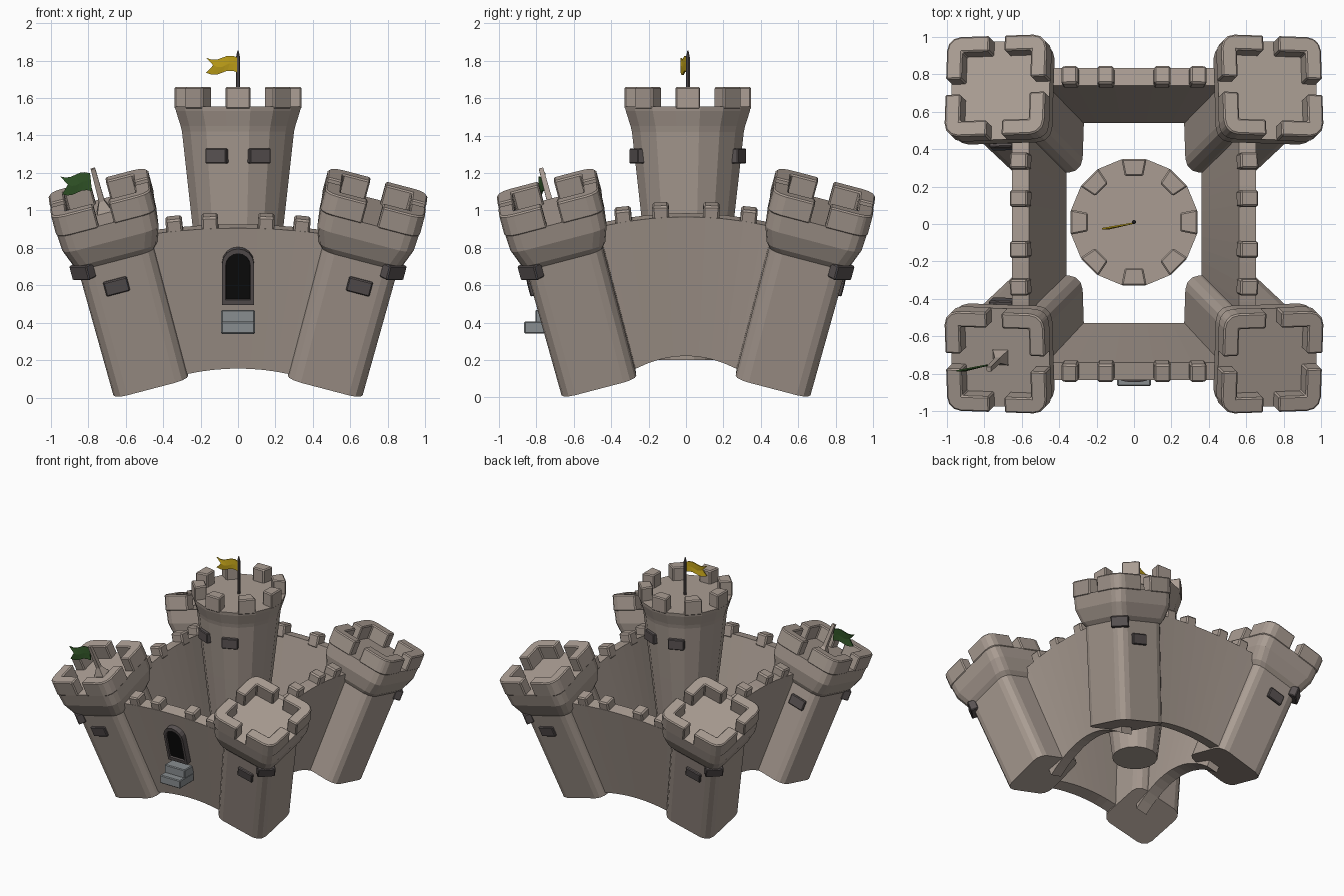
import bpy, bmesh
from math import sin, cos, pi, radians, atan2
from mathutils import Matrix, Vector

if "Cube" in bpy.data.objects:
    bpy.data.objects.remove(bpy.data.objects["Cube"])


def material(name, rgb):
    m = bpy.data.materials.new(name)
    m.diffuse_color = (*rgb, 1)
    m.use_nodes = True
    m.node_tree.nodes["Principled BSDF"].inputs["Base Color"].default_value = m.diffuse_color
    return m


STONE = material("stone", (0.40, 0.335, 0.29))
DARK = material("dark_stone", (0.10, 0.085, 0.085))
BLACK = material("black", (0.004, 0.004, 0.004))
STEP = material("step_stone", (0.25, 0.27, 0.28))
YELLOW = material("yellow_cloth", (0.55, 0.37, 0.01))
GREEN = material("green_cloth", (0.03, 0.09, 0.02))
T = Matrix.Translation


def loft(name, rings, mat, M=Matrix(), bevel=0):
    """Solid skinned through a list of equal-length 3D rings."""
    bm = bmesh.new()
    rows = [[bm.verts.new(M @ Vector(p)) for p in r] for r in rings]
    n = len(rows[0])
    for a, b in zip(rows, rows[1:]):
        for i in range(n):
            j = (i + 1) % n
            bm.faces.new((a[i], a[j], b[j], b[i]))
    bm.faces.new(rows[0][::-1])
    bm.faces.new(rows[-1])
    bmesh.ops.recalc_face_normals(bm, faces=bm.faces)
    me = bpy.data.meshes.new(name)
    bm.to_mesh(me)
    bm.free()
    me.materials.append(mat)
    ob = bpy.data.objects.new(name, me)
    bpy.context.collection.objects.link(ob)
    if bevel:
        b = ob.modifiers.new("bevel", "BEVEL")
        b.width, b.segments = bevel, 1
    return ob


def prism(name, pts, z0, z1, mat, M=Matrix(), bevel=0):
    return loft(name, [[(x, y, z) for x, y in pts] for z in (z0, z1)], mat, M, bevel)


def box(name, size, mat, M=Matrix(), bevel=0):
    x, y, z = (s / 2 for s in size)
    return prism(name, [(-x, -y), (x, -y), (x, y), (-x, y)], -z, z, mat, M, bevel)


def corner(h, r, n=3):
    """Rounded corner in the positive quadrant."""
    c = h - r
    return [(c + r * cos(pi / 2 * i / n), c + r * sin(pi / 2 * i / n)) for i in range(n + 1)]


def rounded_square(h, r):
    c = corner(h, r)
    return [(x * cos(k) - y * sin(k), x * sin(k) + y * cos(k))
            for k in (0, pi / 2, pi, 3 * pi / 2) for x, y in c]


def polygon(r, z, n=16):
    return [(r * cos((i + .5) * 2 * pi / n), r * sin((i + .5) * 2 * pi / n), z) for i in range(n)]


# Corner towers, leaning outward
def tower_frame(sx, sy):
    d = Vector((.253 * sx, .253 * sy, .933)).normalized()
    return T((.47 * sx, .47 * sy, .098)) @ Vector((0, 0, 1)).rotation_difference(d).to_matrix().to_4x4()


def tower(name, sx, sy):
    M = tower_frame(sx, sy)
    profile = [(0, .207), (.735, .213), (.765, .235), (.86, .266), (.96, .271)]
    loft(name, [[(x, y, t) for x, y in rounded_square(h, .075)] for t, h in profile], STONE, M)
    # L-shaped corner merlons
    h, w, g = .275, .085, .042
    ell = [(h, g)] + corner(h, .075) + [(g, h), (g, h - w), (h - w, h - w), (h - w, g)]
    for k in range(4):
        prism(name + "_merlon", ell, .95, 1.07, STONE, M @ Matrix.Rotation(k * pi / 2, 4, 'Z'), .008)
    # Windows: outer face, outer corner, and inner face on the left side
    size = (.13, .06, .08)
    box(name + "_window", size, DARK, M @ T((.035 * sx, .2 * sy, .6)), .006)
    turn = Matrix.Rotation(atan2(sy, sx) + pi / 2, 4, 'Z')
    box(name + "_corner_window", size, DARK, M @ T((.19 * sx, .19 * sy, .72)) @ turn, .006)
    if sx < 0:
        box(name + "_inner_window", size, DARK, M @ T((.07 * sx, -.2 * sy, .62)), .006)


for side, sx in (("left", -1), ("right", 1)):
    for end, sy in (("front", -1), ("back", 1)):
        tower(f"{end}_{side}_tower", sx, sy)


# Arched walls leaning outward, with small merlons
def wall(name, turn, in_b, in_t, zb, zt, kb, kt, spots):
    M = Matrix.Rotation(turn, 4, 'Z')
    th, rings, n = .092, [], 12
    for i in range(n + 1):
        s = -1 + 2 * i / n
        b, t = .40 * s, .62 * s
        z0, z1 = zb - kb * b * b, zt - kt * t * t
        rings.append([(b, -in_b, z0 + .02), (b, -in_b - th, z0),
                      (t, -in_t - th, z1 - .01), (t, -in_t, z1 + .01)])
    loft(name, rings, STONE, M)
    for p in spots:
        for x in (-p, p):
            R = Matrix.Rotation(radians(14), 4, 'X') @ Matrix.Rotation(x * .3, 4, 'Y')
            box(name + "_merlon", (.088, .098, .10), STONE,
                M @ T((x, -in_t - th / 2, zt - kt * x * x + .015)) @ R, .01)


wall("front_wall", 0, .53, .74, .155, .915, .4, .15, (.15, .34))
wall("back_wall", pi, .54, .74, .155, .915, .4, .15, (.15, .34))
wall("right_wall", pi / 2, .36, .56, .222, .975, .95, .25, (.135, .335))
wall("left_wall", -pi / 2, .36, .56, .222, .975, .95, .25, (.135, .335))

# Central keep
C = T((0, .01, 0))
keep_profile = [(.165, .2), (.255, .98), (.305, 1.42), (.312, 1.45), (.338, 1.53), (.342, 1.555)]
loft("keep", [polygon(r, z) for r, z in keep_profile], STONE, C)
a = pi / 16
merlon = [(r * cos(s * a), r * sin(s * a)) for r, s in ((.345, -1), (.345, 1), (.25, 1), (.25, -1))]
for k in range(8):
    prism("keep_merlon", merlon, 1.54, 1.66, STONE, C @ Matrix.Rotation(k * pi / 4, 4, 'Z'), .008)
for deg in (67.5, 112.5, 247.5, 292.5):
    box("keep_window", (.06, .12, .08), DARK,
        C @ Matrix.Rotation(radians(deg), 4, 'Z') @ T((.285, 0, 1.29)), .005)

# Arched doorway on the front wall, following its lean
D = T((0, -.745, .50)) @ Matrix.Rotation(radians(15), 4, 'X')


def arch(w, h, z0):
    return [(-w, z0), (w, z0)] + [(w * cos(pi * i / 8), h - w + w * sin(pi * i / 8)) for i in range(9)]


def arch_ring(w, h, z0, y):
    return [(x, y, z) for x, z in arch(w, h, z0)]


loft("door_frame", [arch_ring(.085, .31, 0, .06), arch_ring(.085, .31, 0, -.02),
                    arch_ring(.066, .283, .028, -.02), arch_ring(.064, .28, .03, -.005)], DARK, D)
loft("door_opening", [arch_ring(.064, .28, .03, .02), arch_ring(.064, .28, .03, -.007)], BLACK, D)

# Steps under the door
box("lower_step", (.18, .18, .065), STEP, T((0, -.775, .373)), .006)
box("upper_step", (.18, .15, .07), STEP, T((0, -.73, .433)), .006)


# Flags: swallow-tailed wavy cloth
def flag(name, length, half, wave, mat, M):
    n, rings = 6, []
    for i in range(n + 1):
        u = i / n
        row = []
        for y in (-.004, .004):
            for v in (1, 0, -1) if y < 0 else (-1, 0, 1):
                x = -length * u * (1 if v else .78)
                row.append((x, y - .03 * u, v * half + wave * sin(u * 2 * pi)))
        rings.append(row)
    loft(name, rings, mat, M)


loft("keep_flag_pole", [polygon(r, z, 8) for r, z in ((.011, 1.54), (.011, 1.82), (.003, 1.855))], DARK, C)
flag("keep_flag", .17, .04, .012, YELLOW, T((0, .005, 1.775)))
F = tower_frame(-1, -1)
loft("tower_flag_pole", [polygon(r, z, 4) for r, z in ((.065, .95), (.022, 1.02), (.017, 1.205))], STONE, F)
flag("tower_flag", .16, .048, .01, GREEN, T((-.785, -.755, 1.15)) @ Matrix.Rotation(radians(-6), 4, 'Y'))
